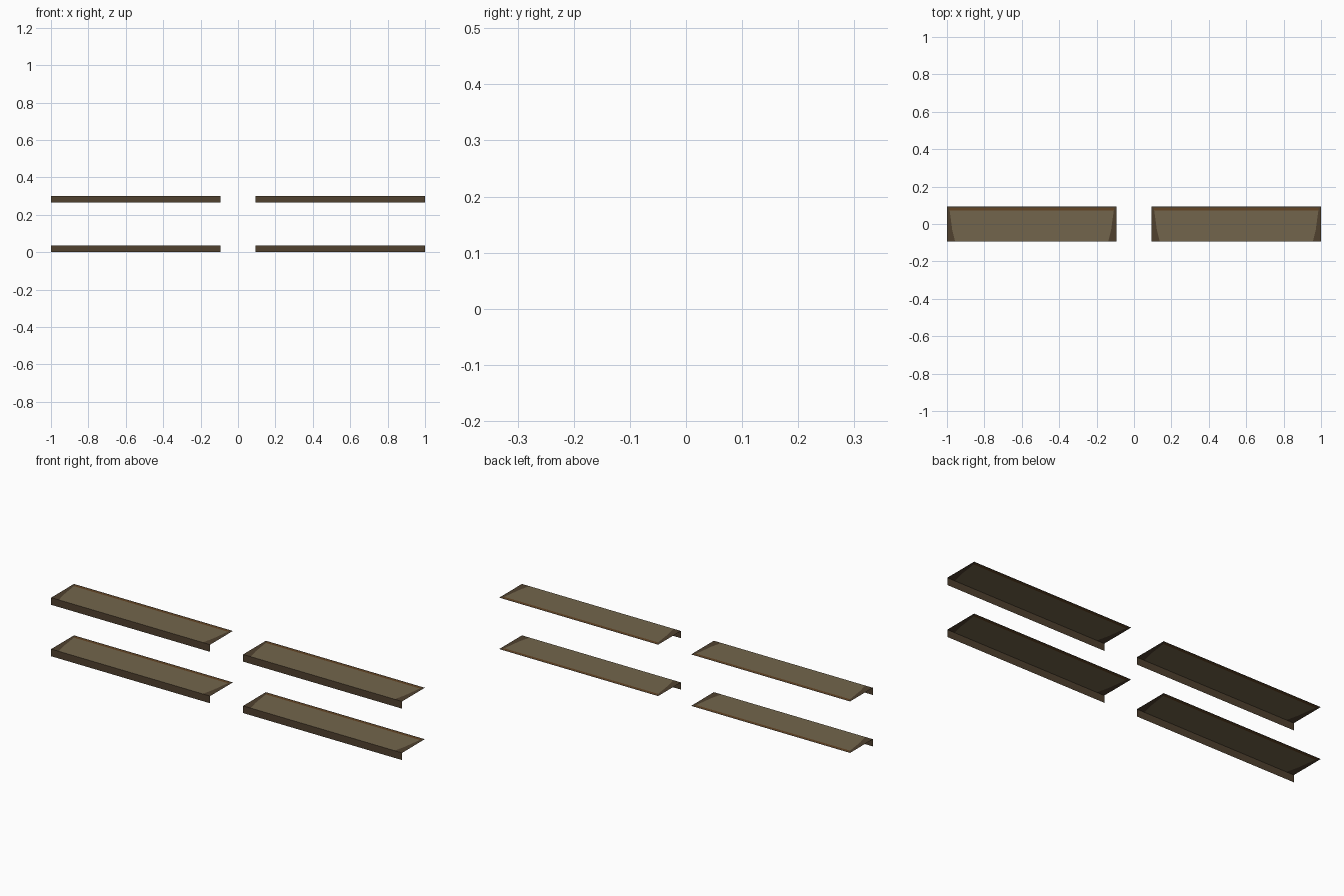
import bpy, bmesh

if "Cube" in bpy.data.objects:
    bpy.data.objects.remove(bpy.data.objects["Cube"])


def material(name, rgb):
    m = bpy.data.materials.new(name)
    m.diffuse_color = (*rgb, 1)
    m.use_nodes = True
    m.node_tree.nodes["Principled BSDF"].inputs["Base Color"].default_value = m.diffuse_color
    return m


WOOD = material("worn wood", (0.171, 0.130, 0.072))
DARK = material("dark wood", (0.080, 0.053, 0.028))
RUST = material("reddish wood", (0.127, 0.060, 0.018))

HALF_DEPTH = 0.0925
LIP = 0.037
# rows across the board: y, width of the dark worn ends
ROWS = [(-HALF_DEPTH, 0.043), (-0.03, 0.028), (0.03, 0.02),
        (0.072, 0.014), (0.086, 0.014), (HALF_DEPTH, 0.014)]


def make_object(name, bm, mats):
    mesh = bpy.data.meshes.new(name)
    bm.to_mesh(mesh)
    bm.free()
    for m in mats:
        mesh.materials.append(m)
    ob = bpy.data.objects.new(name, mesh)
    bpy.context.collection.objects.link(ob)
    return ob


def shelf_top(name, x0, x1, z):
    """Thin level sheet with dark ends, a reddish strip and a dark back edge."""
    bm = bmesh.new()
    grid = [[bm.verts.new((x, y, z)) for x in (x0, x0 + w, x1 - w, x1)]
            for y, w in ROWS]
    for j in range(len(ROWS) - 1):
        for i in range(3):
            f = bm.faces.new((grid[j][i], grid[j][i + 1],
                              grid[j + 1][i + 1], grid[j + 1][i]))
            if i != 1 or j == 4:
                f.material_index = 1
            elif j == 3:
                f.material_index = 2
    make_object(name, bm, (WOOD, DARK, RUST))


def front_lip(name, x0, x1, z):
    """Thin upright sheet hanging from the front edge."""
    bm = bmesh.new()
    y = -HALF_DEPTH
    bm.faces.new([bm.verts.new(c) for c in
                  ((x0, y, z - LIP), (x1, y, z - LIP), (x1, y, z), (x0, y, z))])
    make_object(name, bm, (DARK,))


# two levels on each side of the gap
for level, z in (("lower", LIP), ("upper", 0.302)):
    for side, x0, x1 in (("left", -1.0, -0.094), ("right", 0.094, 1.0)):
        shelf_top(f"{level}_{side}_shelf_top", x0, x1, z)
        front_lip(f"{level}_{side}_front_lip", x0, x1, z)
